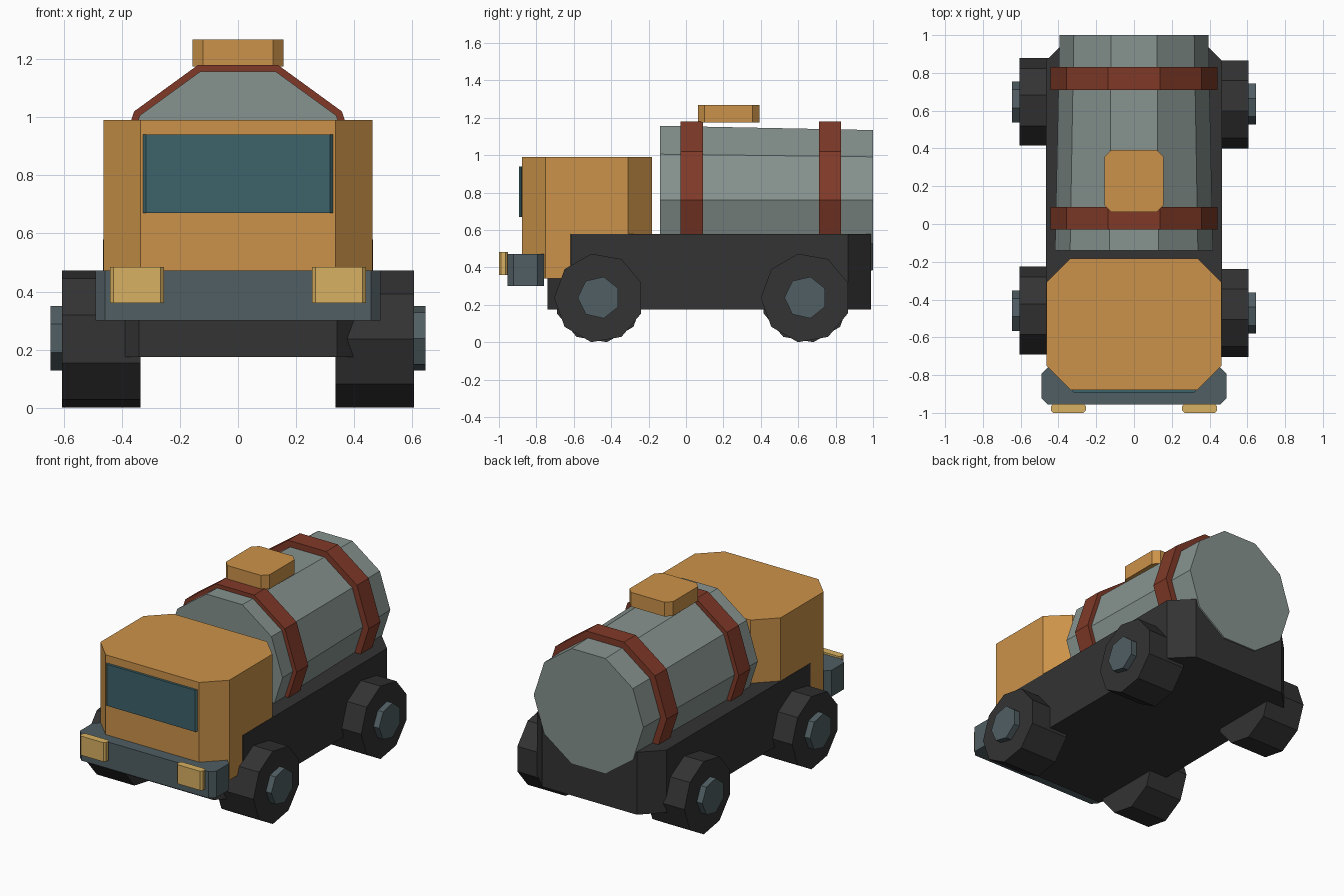
import bpy
from math import sin, cos, radians, tau

cube = bpy.data.objects.get("Cube")
if cube:
    bpy.data.objects.remove(cube, do_unlink=True)


def material(name, rgb):
    mat = bpy.data.materials.new(name)
    mat.use_nodes = True
    color = (*rgb, 1.0)
    mat.diffuse_color = color
    mat.node_tree.nodes["Principled BSDF"].inputs["Base Color"].default_value = color
    return mat


ochre = material("ochre paint", (0.60, 0.29, 0.067))
tank_grey = material("tank grey", (0.24, 0.29, 0.27))
charcoal = material("charcoal", (0.033, 0.033, 0.033))
rust = material("rust red", (0.216, 0.042, 0.021))
glass = material("teal glass", (0.047, 0.125, 0.147))
steel = material("slate steel", (0.08, 0.112, 0.125))
lamp = material("pale yellow lamp", (0.69, 0.44, 0.122))


def loft(name, first, last, mat):
    """Solid between two matching outlines, with flat end caps."""
    n = len(first)
    sides = [(i, (i + 1) % n, n + (i + 1) % n, n + i) for i in range(n)]
    caps = [tuple(reversed(range(n))), tuple(range(n, 2 * n))]
    mesh = bpy.data.meshes.new(name)
    mesh.from_pydata(first + last, [], sides + caps)
    mesh.materials.append(mat)
    obj = bpy.data.objects.new(name, mesh)
    bpy.context.collection.objects.link(obj)
    # Consistent outward normals
    import bmesh
    bm = bmesh.new()
    bm.from_mesh(mesh)
    bmesh.ops.recalc_face_normals(bm, faces=bm.faces)
    bm.to_mesh(mesh)
    bm.free()
    return obj


def block(name, xs, ys, zs, cut, mat):
    """Box with its four upright edges chamfered."""
    (x0, x1), (y0, y1) = xs, ys
    plan = [(x0 + cut, y0), (x1 - cut, y0), (x1, y0 + cut), (x1, y1 - cut),
            (x1 - cut, y1), (x0 + cut, y1), (x0, y1 - cut), (x0, y0 + cut)]
    rings = [[(x, y, z) for x, y in plan] for z in zs]
    return loft(name, *rings, mat)


def barrel(name, ys, radii, mat, z=0.76, sides=10):
    """Lengthwise polygonal cylinder with a flat top."""
    rings = [[(r * cos(tau * i / sides), y, z + r * sin(tau * i / sides))
              for i in range(sides)] for y, r in zip(ys, radii)]
    return loft(name, *rings, mat)


def disc(name, side, xs, y, z, radius, sides, mat):
    """Crosswise polygonal cylinder; opposite sides are half a turn apart."""
    ring = [(y - side * radius * cos(tau * i / sides),
             z + radius * sin(tau * i / sides)) for i in range(sides)]
    rings = [[(side * x, py, pz) for py, pz in ring] for x in xs]
    return loft(name, *rings, mat)


# Chassis and cab
block("chassis", (-0.465, 0.465), (-0.74, 0.99), (0.175, 0.58), 0.125, charcoal)
block("cab", (-0.463, 0.463), (-0.878, -0.182), (0.34, 0.99), 0.127, ochre)
block("windshield", (-0.327, 0.327), (-0.894, -0.87), (0.67, 0.94), 0.011, glass)
block("bumper", (-0.49, 0.49), (-0.955, -0.76), (0.30, 0.472), 0.033, steel)

# Tapered tank, straps and filler hatch
barrel("tank", (-0.14, 1.0), (0.418, 0.394), tank_grey)
for place, y in (("front", -0.03), ("rear", 0.71)):
    barrel(place + "_tank_strap", (y, y + 0.12), (0.442, 0.442), rust)
block("tank_hatch", (-0.157, 0.157), (0.063, 0.393), (1.175, 1.268), 0.037, ochre)

# Mirrored headlights, wheels and hubs
for side, label in ((1, "left"), (-1, "right")):
    xs = sorted((side * 0.255, side * 0.44))
    block(label + "_headlight", xs, (-1.0, -0.953), (0.36, 0.484), 0.012, lamp)
    for place, y in (("front", -0.465), ("rear", 0.64)):
        name = f"{place}_{label}"
        disc(name + "_wheel", side, (0.335, 0.605), y, 0.237, 0.24, 9, charcoal)
        disc(name + "_hub", side, (0.59, 0.645), y, 0.239, 0.114, 7, steel)
